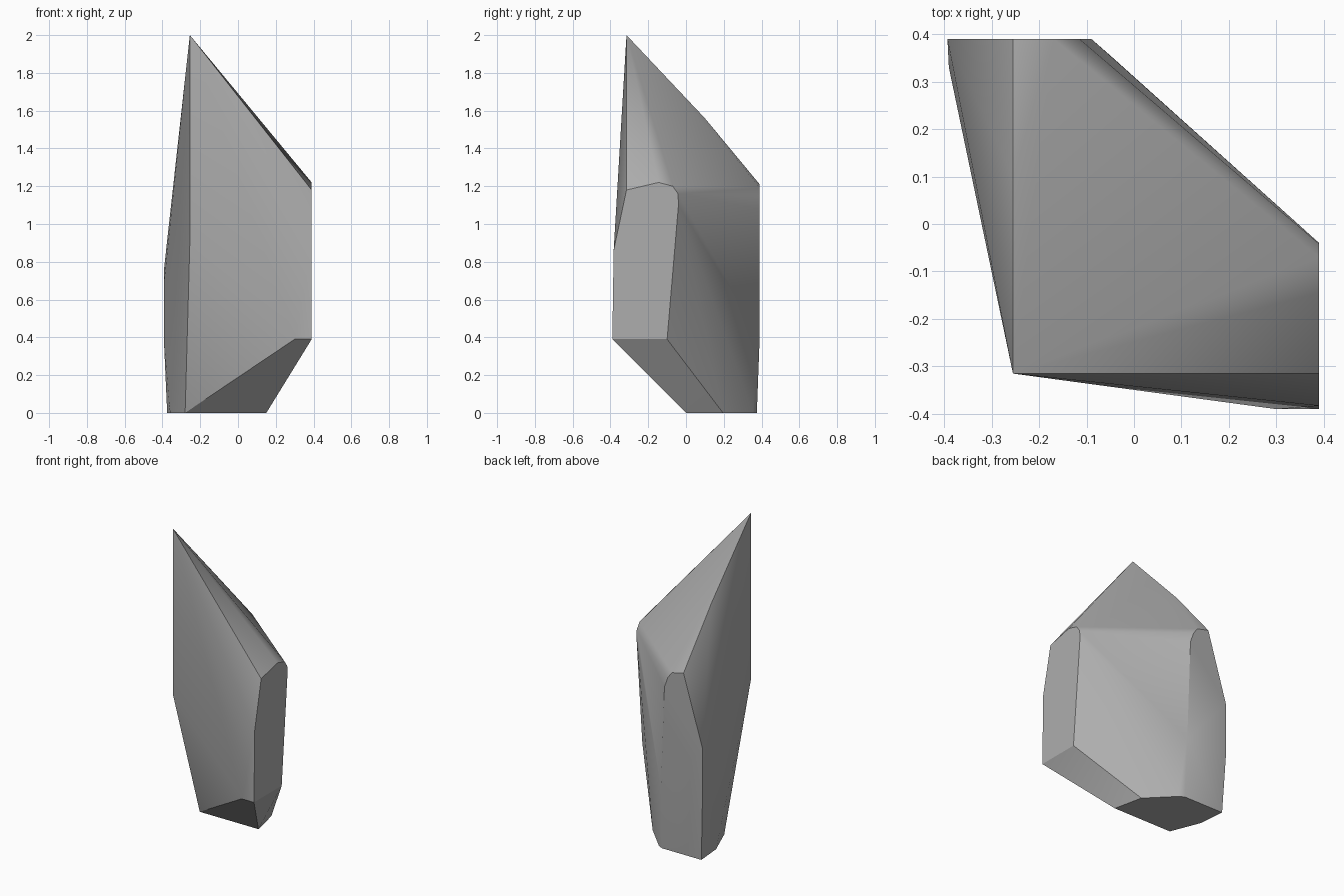
import bpy
import bmesh
import math

default_cube = bpy.data.objects.get("Cube")
if default_cube:
    bpy.data.objects.remove(default_cube, do_unlink=True)


def make_material(name, shade):
    colour = (shade, shade, shade, 1.0)
    material = bpy.data.materials.new(name)
    material.use_nodes = True
    material.diffuse_color = colour
    material.node_tree.nodes["Principled BSDF"].inputs["Base Color"].default_value = colour
    return material


def hull_object(name, points, material):
    """Wrap a tight convex skin round the points and merge its flat facets."""
    bm = bmesh.new()
    for point in points:
        bm.verts.new(point)
    result = bmesh.ops.convex_hull(bm, input=bm.verts[:])
    loose = {v for v in result["geom_interior"] + result["geom_unused"]
             if isinstance(v, bmesh.types.BMVert)}
    bmesh.ops.delete(bm, geom=list(loose), context="VERTS")
    bmesh.ops.dissolve_limit(bm, angle_limit=math.radians(0.5),
                             verts=bm.verts[:], edges=bm.edges[:])
    bmesh.ops.recalc_face_normals(bm, faces=bm.faces[:])
    mesh = bpy.data.meshes.new(name)
    bm.to_mesh(mesh)
    bm.free()
    mesh.materials.append(material)
    obj = bpy.data.objects.new(name, mesh)
    bpy.context.collection.objects.link(obj)
    return obj


SIDE = 0.39

# Flat facet on the left side, as (y, z)
side_facet = [(-0.39, 0.39), (-0.1, 0.39), (-0.04, 1.1), (-0.042, 1.16),
              (-0.07, 1.2), (-0.145, 1.22), (-0.315, 1.18), (-0.383, 0.86)]

# Flat facet at the back, as (x, z)
back_facet = [(-0.393, 0.4), (-0.393, 0.75), (-0.255, 1.21), (-0.17, 1.19),
              (-0.14, 1.15), (-0.115, 1.08), (-0.09, 0.4)]

# Base the stone stands on, as (x, y)
base_facet = [(-0.28, 0.0), (0.15, 0.0), (0.107, 0.196), (-0.05, 0.355),
              (-0.085, 0.375), (-0.375, 0.375), (-0.36, 0.2)]

# Tip, front ridge foot, lower front corner, right flank and back ridge
ridge_points = [(-0.255, -0.315, 2.0), (-0.255, -0.315, 0.9),
                (0.3, -0.39, 0.39), (-0.39, 0.33, 0.7), (-0.255, 0.1, 1.56)]

points = [(SIDE, y, z) for y, z in side_facet]
points += [(x, SIDE, z) for x, z in back_facet]
points += [(x, y, 0.0) for x, y in base_facet]
points += ridge_points

# Stone shard with softened shallow creases and crisp steep ones
shard = hull_object("stone_shard", points, make_material("stone grey", 0.42))
bpy.ops.object.select_all(action="DESELECT")
shard.select_set(True)
bpy.context.view_layer.objects.active = shard
bpy.ops.object.shade_smooth_by_angle(angle=math.radians(30))
